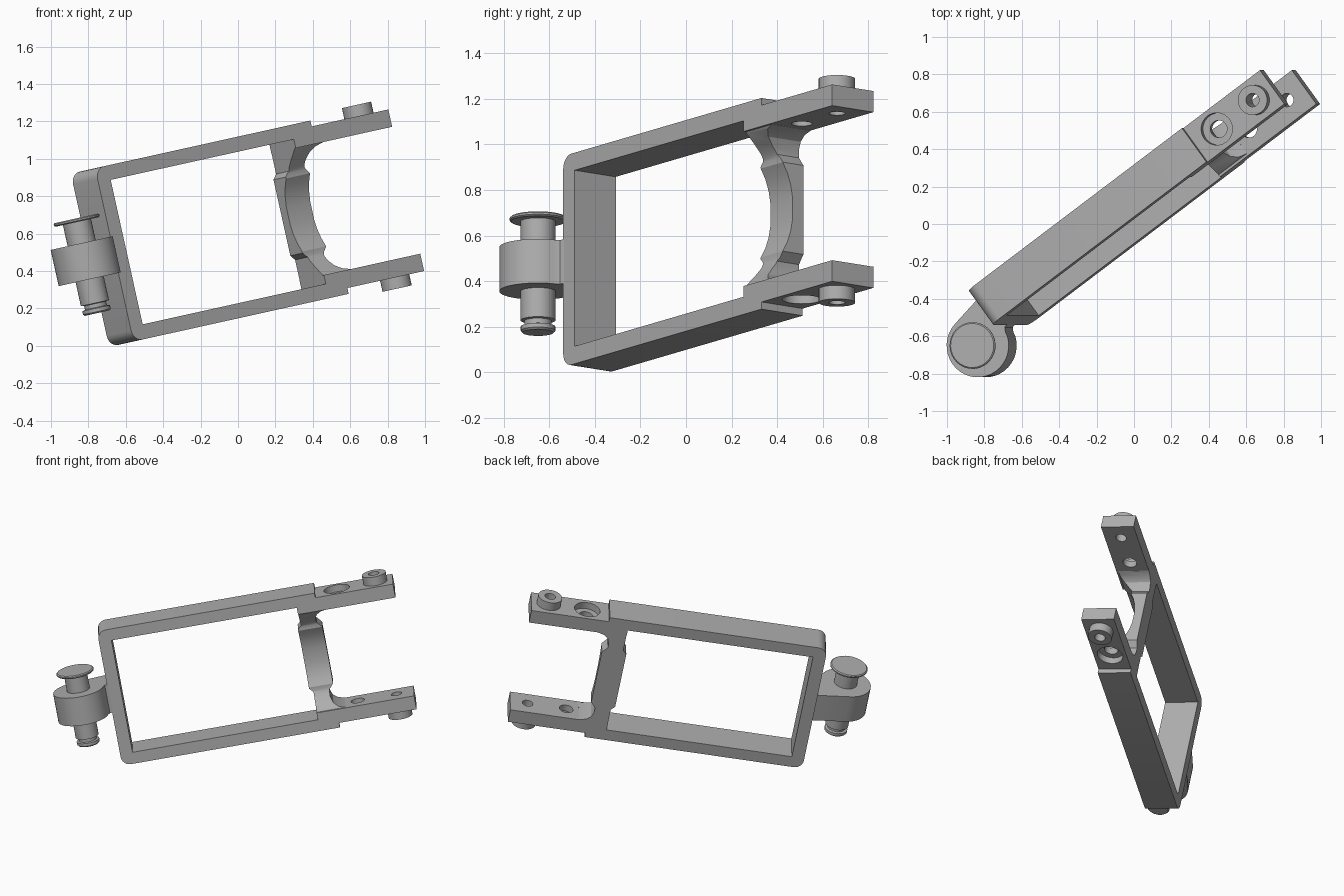
import bpy, bmesh
from math import sin, cos, radians, pi
from mathutils import Matrix, Vector

old = bpy.data.objects.get("Cube")
if old:
    bpy.data.objects.remove(old, do_unlink=True)

# Tilted axes: along the arms, through the thickness, and up the frame
UP = Vector((-0.216, 0, 0.976)).normalized()
ALONG = Vector((0.785, 0.594, 0.174))
ALONG = (ALONG - UP * ALONG.dot(UP)).normalized()
THROUGH = UP.cross(ALONG)
TILT = Matrix((ALONG, THROUGH, UP)).transposed().to_4x4()

MID = 0.6175    # mirror height of the frame
HALF = 0.1125   # half thickness

steel = bpy.data.materials.new("grey_metal")
steel.use_nodes = True
GREY = (0.42, 0.42, 0.42, 1)
steel.diffuse_color = GREY
steel.node_tree.nodes["Principled BSDF"].inputs["Base Color"].default_value = GREY


def finish(bm, name):
    bmesh.ops.recalc_face_normals(bm, faces=bm.faces)
    mesh = bpy.data.meshes.new(name)
    bm.to_mesh(mesh)
    bm.free()
    mesh.materials.append(steel)
    ob = bpy.data.objects.new(name, mesh)
    bpy.context.collection.objects.link(ob)
    ob.matrix_world = TILT
    return ob


def prism(name, points, place, push):
    """Extrude a flat outline; place maps each 2D point to 3D."""
    bm = bmesh.new()
    face = bm.faces.new([bm.verts.new(place(*p)) for p in points])
    new = bmesh.ops.extrude_face_region(bm, geom=[face])["geom"]
    bmesh.ops.translate(bm, vec=push, verts=[v for v in new if isinstance(v, bmesh.types.BMVert)])
    return finish(bm, name)


def lathe(name, profile, at, sides=32, closed=False):
    """Spin (radius, height) points about an upright axis at (along, through)."""
    bm = bmesh.new()
    rings = [[bm.verts.new((at[0] + r * cos(2 * pi * i / sides), at[1] + r * sin(2 * pi * i / sides), h))
              for i in range(sides)] for r, h in profile]
    pairs = list(zip(rings, rings[1:] + rings[:1]))
    for a, b in pairs if closed else pairs[:-1]:
        for i in range(sides):
            j = (i + 1) % sides
            bm.faces.new((a[i], a[j], b[j], b[i]))
    if not closed:
        bm.faces.new(rings[0])
        bm.faces.new(rings[-1])
    return finish(bm, name)


def combine(target, tool, operation):
    mod = target.modifiers.new("combine", "BOOLEAN")
    mod.operation, mod.object, mod.solver = operation, tool, "EXACT"
    bpy.context.view_layer.objects.active = target
    bpy.ops.object.modifier_apply(modifier=mod.name)
    bpy.data.objects.remove(tool, do_unlink=True)


def mirrored(half):
    """Add the mirror of (side, distance from middle) points as heights."""
    return [(s, MID + d) for s, d in half] + [(s, MID - d) for s, d in reversed(half)]


# Frame with stepped arms, drawn as its upper half
R = 0.06
corner = [(-0.755 + R - R * sin(radians(a)), 0.4745 - R + R * cos(radians(a))) for a in range(0, 91, 15)]
upper = [(-0.671, 0.3955), (0.576, 0.3955), (0.576, 0.3475), (1.232, 0.3475),
         (1.232, 0.4425), (0.71, 0.4425), (0.71, 0.4745)] + corner
frame = prism("frame", mirrored(upper), lambda u, w: (u, -HALF, w), (0, 2 * HALF, 0))

# Curved crossbar: side outline crossed with a hollowed front outline
right = [(0.77, 0.37), (0.77, 0.347), (0.725, 0.335), (0.695, 0.31), (0.682, 0.275),
         (0.682, 0.24), (0.715, 0.2)]
left = [(0.577, 0.37), (0.577, 0.235), (0.552, 0.208)]
outline = mirrored(right) + [(s, MID - d) for s, d in reversed(left)] + [(s, MID + d) for s, d in left]
# the mirrored left side runs from the bottom back to the top
outline = [(s, MID + d) for s, d in right] + [(s, MID - d) for s, d in reversed(right)] \
    + [(s, MID - d) for s, d in left] + [(s, MID + d) for s, d in reversed(left)]
crossbar = prism("crossbar", outline, lambda u, w: (u, -HALF, w), (0, 2 * HALF, 0))
hollow = [(-HALF, 0.4), (-HALF, 0.37), (-0.095, 0.34), (-0.05, 0.295), (-0.015, 0.255),
          (0.0, 0.225), (0.0, 0.2), (0.025, 0.155), (0.043, 0.105), (0.053, 0.05)]
front = mirrored(hollow) + [(HALF, MID - 0.4), (HALF, MID + 0.4)]
slab = prism("front_cut", front, lambda m, w: (0.5, m, w), (0.4, 0, 0))
combine(crossbar, slab, "INTERSECT")
combine(frame, crossbar, "UNION")

# Holes and raised bosses on both arms
for side, label in ((1, "upper"), (-1, "lower")):
    height = lambda d: MID + side * d
    bore = [(0.046, 0.3), (0.046, 0.395), (0.086, 0.395), (0.086, 0.48)]
    combine(frame, lathe("bore", [(r, height(d)) for r, d in bore], (0.855, 0)), "DIFFERENCE")
    pin_hole = [(0.036, 0.3), (0.036, 0.48)]
    combine(frame, lathe("pin_hole", [(r, height(d)) for r, d in pin_hole], (1.115, 0)), "DIFFERENCE")
    ring = [(0.036, 0.44), (0.08, 0.44), (0.08, 0.503), (0.036, 0.503)]
    lathe(label + "_boss", [(r, height(d)) for r, d in ring], (1.115, 0), closed=True)

# Hinge lug joined to the frame by a web
PIN = (-0.947, -0.108)
round_end = [(PIN[0] + 0.17 * cos(radians(a)), PIN[1] + 0.17 * sin(radians(a))) for a in range(100, 341, 10)]
web = round_end + [(-0.782, -0.14), (-0.77, -0.118), (-0.74, -0.11), (-0.74, 0.1), (-0.757, 0.1)]
prism("hinge_lug", web, lambda u, m: (u, m, MID - 0.099), (0, 0, 0.198))

# Hinge pin with a wide head and a grooved foot
lathe("hinge_pin", [(0.068, 0.333), (0.076, 0.341), (0.076, 0.36), (0.06, 0.364), (0.06, 0.385),
                    (0.077, 0.388), (0.077, 0.832), (0.118, 0.832), (0.125, 0.838),
                    (0.125, 0.846), (0.118, 0.852)], PIN)

# Smooth the rounded surfaces, keeping edges sharp
bpy.ops.object.select_all(action="DESELECT")
for ob in bpy.context.scene.objects:
    if ob.type == "MESH":
        ob.select_set(True)
        bpy.context.view_layer.objects.active = ob
bpy.ops.object.shade_smooth_by_angle(angle=radians(28))
